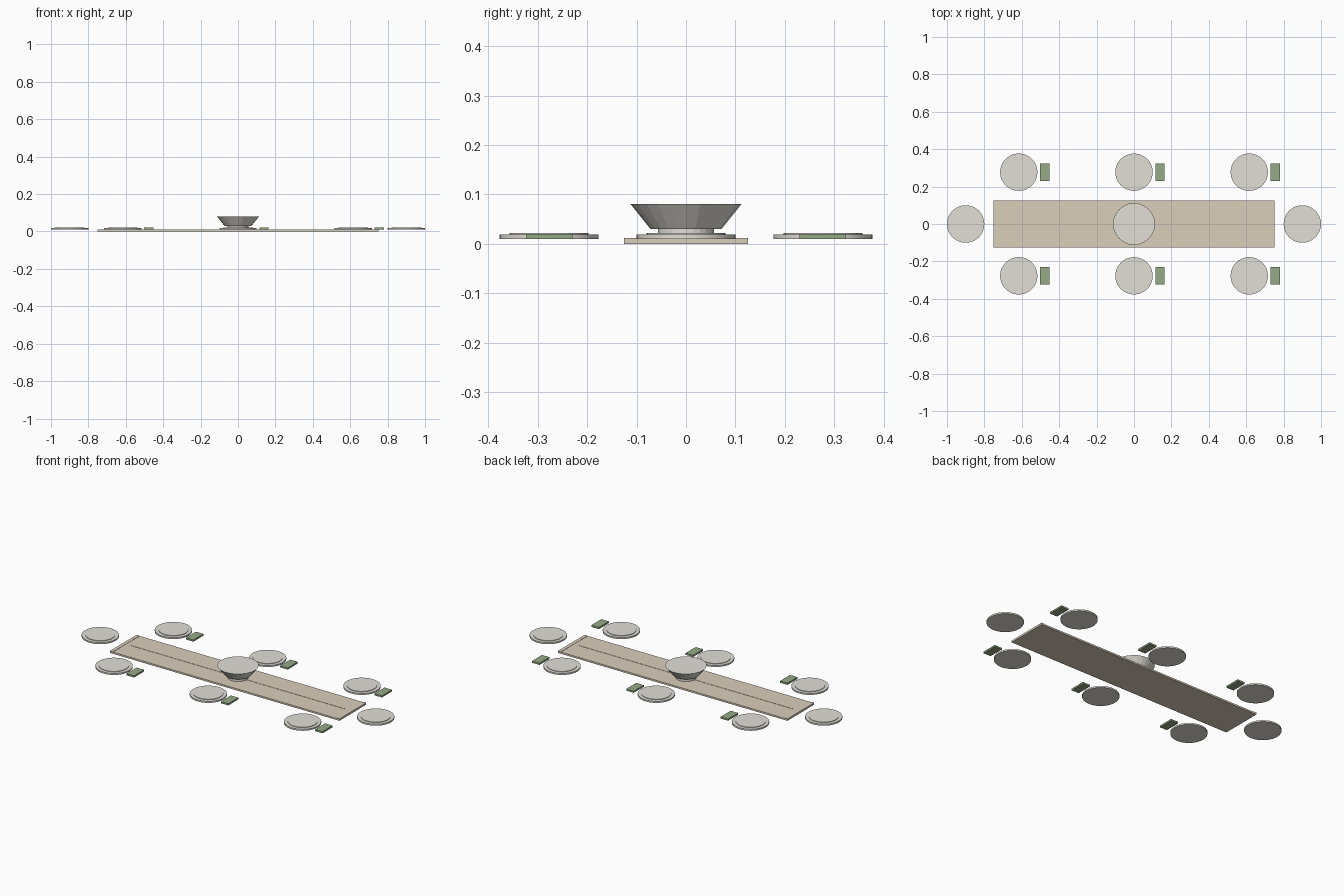
import bpy

if "Cube" in bpy.data.objects:
    bpy.data.objects.remove(bpy.data.objects["Cube"])

def mat(name, col):
    m = bpy.data.materials.new(name)
    m.diffuse_color = (*col, 1)
    m.use_nodes = True
    m.node_tree.nodes["Principled BSDF"].inputs["Base Color"].default_value = m.diffuse_color
    return m

CLOTH = mat("cloth", (0.70, 0.62, 0.50))
CHINA = mat("china", (0.76, 0.74, 0.68))
GREEN = mat("green", (0.30, 0.40, 0.24))

def box(name, x, y, z0, z1, sx, sy, m):
    bpy.ops.mesh.primitive_cube_add(size=1, location=(x, y, (z0 + z1) / 2))
    o = bpy.context.object
    o.name = name
    o.scale = (sx, sy, z1 - z0)
    bpy.ops.object.transform_apply(location=False, rotation=False, scale=True)
    o.data.materials.append(m)

def disc(name, x, y, z0, z1, r0, r1, n=32, smooth=True):
    bpy.ops.mesh.primitive_cone_add(vertices=n, radius1=r0, radius2=r1,
                                    depth=z1 - z0, location=(x, y, (z0 + z1) / 2))
    o = bpy.context.object
    o.name = name
    o.data.materials.append(CHINA)
    if smooth:
        bpy.ops.object.shade_smooth_by_angle()

# Table runner with end hems and centre seam
box("runner", 0, 0, 0, 0.01, 1.5, 0.25, CLOTH)
for s in (-1, 1):
    box("runner_hem", s * 0.74, 0, 0.005, 0.0115, 0.02, 0.25, CLOTH)
box("runner_seam", 0, 0, 0.005, 0.0115, 1.4, 0.006, CLOTH)

# Footed centrepiece bowl
disc("bowl_foot", 0, 0, 0.01, 0.03, 0.057, 0.057, 24, False)
disc("bowl", 0, 0, 0.03, 0.08, 0.072, 0.112, 24, False)

def plate(x, y):
    disc("plate_base", x, y, 0.01, 0.019, 0.1, 0.1)
    disc("plate_top", x, y, 0.019, 0.022, 0.08, 0.08)

# Side settings with napkins
for y in (-0.277, 0.277):
    for x in (-0.616, 0, 0.616):
        plate(x, y)
        box("napkin", x + 0.139, y, 0.01, 0.02, 0.049, 0.094, GREEN)

# End settings
for s in (-1, 1):
    plate(s * 0.9, 0)
